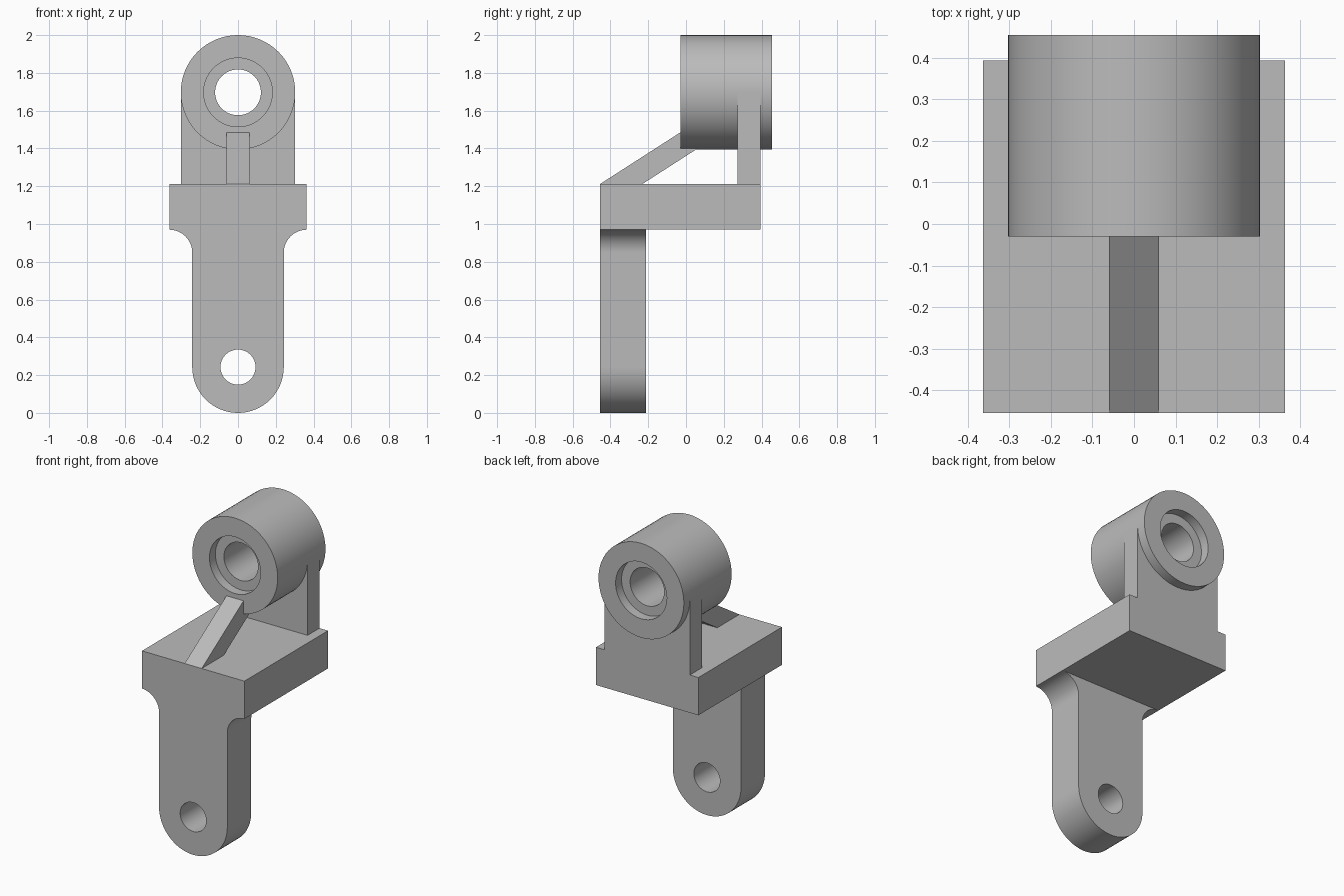
import bpy, bmesh
from math import sin, cos, pi

if "Cube" in bpy.data.objects:
    bpy.data.objects.remove(bpy.data.objects["Cube"])

U = 2 / 33          # design module: the whole bracket is 33 modules tall
SEG = 64

grey = bpy.data.materials.new("plain grey")
grey.diffuse_color = (0.5, 0.5, 0.5, 1)
grey.use_nodes = True
grey.node_tree.nodes["Principled BSDF"].inputs["Base Color"].default_value = grey.diffuse_color


def finish(name, bm):
    bmesh.ops.recalc_face_normals(bm, faces=bm.faces)
    me = bpy.data.meshes.new(name)
    bm.to_mesh(me)
    bm.free()
    me.materials.append(grey)
    ob = bpy.data.objects.new(name, me)
    bpy.context.collection.objects.link(ob)
    return ob


def prism(name, outline, axis, lo, hi):
    """Extrude a 2D outline (in modules) along x or y."""
    place = {"x": lambda p, d: (d * U, p[0] * U, p[1] * U),
             "y": lambda p, d: (p[0] * U, d * U, p[1] * U)}[axis]
    bm = bmesh.new()
    a = [bm.verts.new(place(p, lo)) for p in outline]
    b = [bm.verts.new(place(p, hi)) for p in outline]
    bm.faces.new(a)
    bm.faces.new(b[::-1])
    for i in range(len(a)):
        j = (i + 1) % len(a)
        bm.faces.new((a[i], a[j], b[j], b[i]))
    return finish(name, bm)


def arc(cx, cz, r, a0, a1, n):
    return [(cx + r * cos(a0 + (a1 - a0) * i / n),
             cz + r * sin(a0 + (a1 - a0) * i / n)) for i in range(n + 1)]


def lathe_y(name, profile, cz):
    """Revolve a closed (radius, y) profile around a y-directed axis."""
    bm = bmesh.new()
    rings = [[bm.verts.new((r * U * cos(2 * pi * k / SEG), y * U,
                            (cz + r * sin(2 * pi * k / SEG)) * U))
              for r, y in profile] for k in range(SEG)]
    n = len(profile)
    for k in range(SEG):
        p, q = rings[k], rings[(k + 1) % SEG]
        for i in range(n):
            j = (i + 1) % n
            bm.faces.new((p[i], p[j], q[j], q[i]))
    return finish(name, bm)


def select(ob):
    bpy.ops.object.select_all(action='DESELECT')
    ob.select_set(True)
    bpy.context.view_layer.objects.active = ob


def combine(ob, other, op):
    select(ob)
    m = ob.modifiers.new(op, 'BOOLEAN')
    m.operation, m.solver, m.object = op, 'EXACT', other
    bpy.ops.object.modifier_apply(modifier=m.name)
    bpy.data.objects.remove(other)


# Horizontal block
body = prism("bracket_body", [(-6, 16), (6, 16), (6, 20), (-6, 20)], "y", -7.5, 6.5)

# Hanging lug: rounded foot, straight sides, fillets flaring into the block
lug_outline = (arc(0, 4, 4, pi, 2 * pi, SEG // 2)
               + arc(6, 14, 2, pi, pi / 2, 16)
               + [(5, 18), (-5, 18)]
               + arc(-6, 14, 2, pi / 2, 0, 16))
lug = prism("lug", lug_outline, "y", -7.5, -3.5)
pin = prism("pin_hole", arc(0, 4, 1.53, 0, 2 * pi, SEG)[:-1], "y", -9, -2)
combine(lug, pin, 'DIFFERENCE')
combine(body, lug, 'UNION')

# Rear upright cradling the hub
upright = prism("rear_upright", [(-5, 19), (5, 19), (5, 28)]
                + arc(0, 28, 4, 0, -pi, 32) + [(-5, 28)], "y", 4.5, 6.5)
combine(body, upright, 'UNION')

# Hub with a through bore and a counterbore at each end
hub = lathe_y("hub", [(5, -0.5), (5, 7.5), (3, 7.5), (3, 6.5), (2, 6.5),
                      (2, 0.5), (3, 0.5), (3, -0.5)], 28)

# Slanted brace from the front edge of the block into the hub wall
brace = prism("brace", [(-7.5, 20), (-0.5, 24.5), (1.8, 24.5),
                        (2.42, 24), (-3.8, 20)], "x", -1, 1)

for ob in (body, hub, brace):
    select(ob)
    bpy.ops.object.shade_smooth_by_angle(angle=pi / 6)
